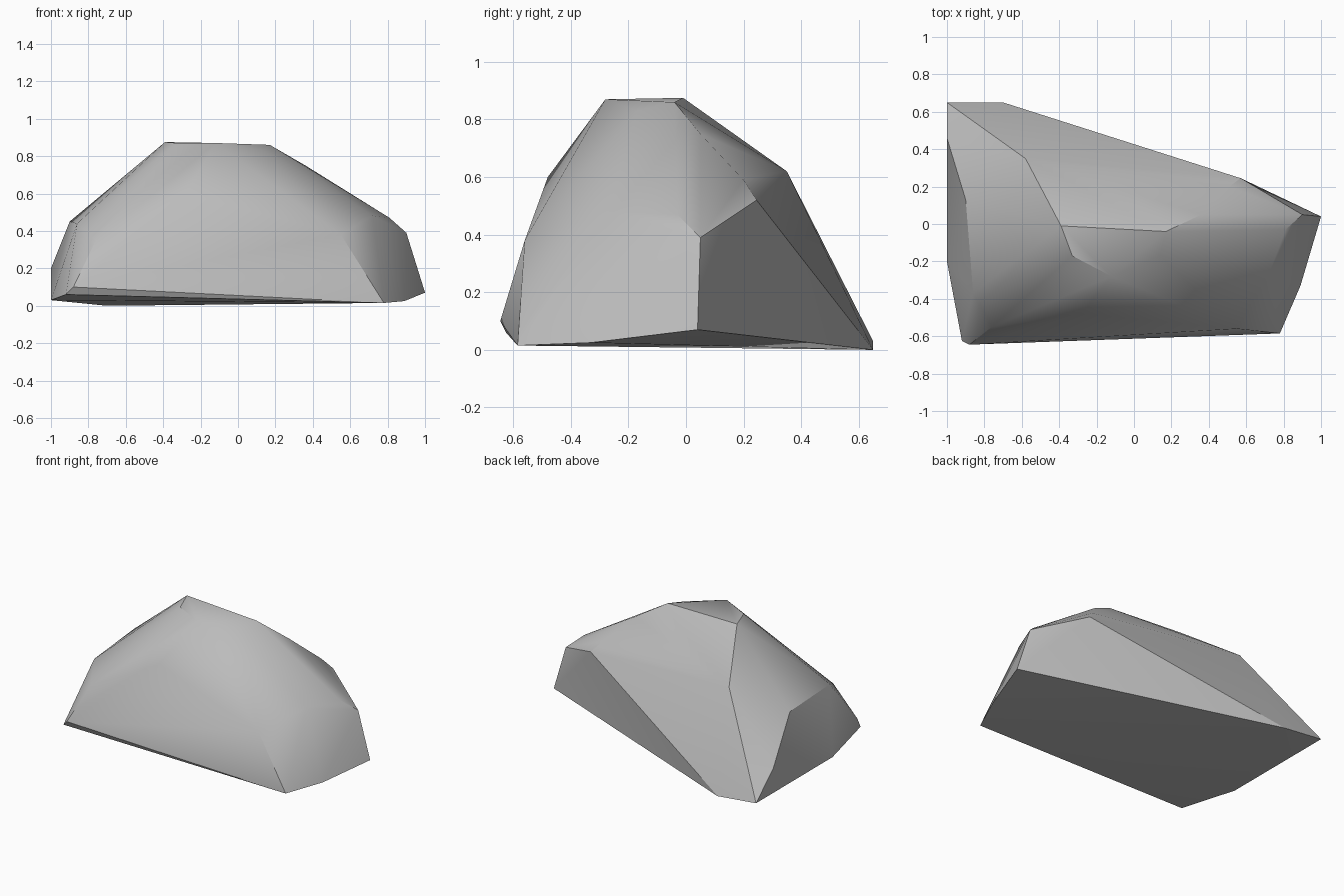
import bpy, bmesh, math

cube = bpy.data.objects.get("Cube")
if cube:
    bpy.data.objects.remove(cube)

# Stone colour
stone = bpy.data.materials.new("stone grey")
stone.use_nodes = True
grey = (0.5, 0.5, 0.5, 1)
stone.diffuse_color = grey
bsdf = stone.node_tree.nodes["Principled BSDF"]
bsdf.inputs["Base Color"].default_value = grey
bsdf.inputs["Roughness"].default_value = 0.9

# Corners of the rock, grouped by level
base = [(-1, .65, .03), (-.7, .65, 0), (1, .04, .07), (.89, -.33, .025),
        (.78, -.585, .015), (-.92, -.625, .06), (-.88, -.645, .1), (-1, -.2, .03)]
shoulder = [(-1, .46, .2), (-.9, .13, .45), (-.86, -.37, .44), (-.76, -.55, .35),
            (-.28, -.48, .6), (.55, -.56, .38), (.72, -.27, .48), (.81, -.03, .47),
            (.9, .05, .39), (.57, .245, .52), (.51, .2, .59), (-.58, .35, .62)]
crown = [(-.39, -.01, .875), (-.33, -.17, .87), (-.12, -.28, .87),
         (.17, -.04, .86), (.14, -.17, .83), (.36, .05, .75)]

# Wrap the corners in a closed chiselled skin
bm = bmesh.new()
for co in base + shoulder + crown:
    bm.verts.new(co)
hull = bmesh.ops.convex_hull(bm, input=bm.verts)
loose = [v for v in bm.verts if not v.link_faces]
bmesh.ops.delete(bm, geom=loose, context='VERTS')
bmesh.ops.dissolve_limit(bm, angle_limit=math.radians(1),
                         verts=bm.verts, edges=bm.edges)
bmesh.ops.recalc_face_normals(bm, faces=bm.faces)

mesh = bpy.data.meshes.new("rock")
bm.to_mesh(mesh)
bm.free()
mesh.materials.append(stone)
rock = bpy.data.objects.new("rock", mesh)
bpy.context.collection.objects.link(rock)

# Soft facets with crisp main ridges
bpy.context.view_layer.objects.active = rock
rock.select_set(True)
bpy.ops.object.shade_smooth_by_angle(angle=math.radians(32))
